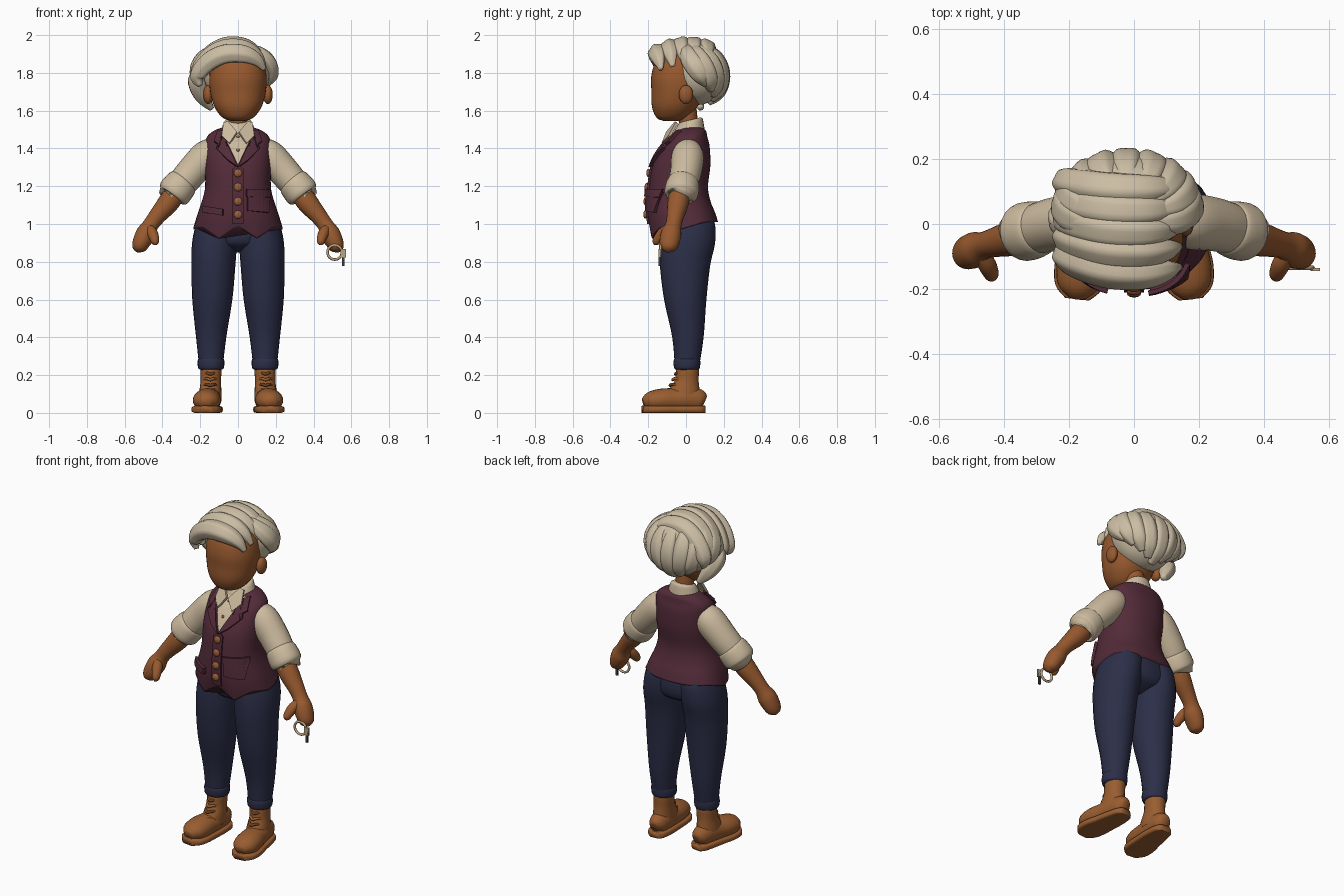
import bpy, bmesh, math
from mathutils import Vector, Matrix

if "Cube" in bpy.data.objects:
    bpy.data.objects.remove(bpy.data.objects["Cube"], do_unlink=True)


def material(name, *rgb):
    m = bpy.data.materials.new(name)
    m.use_nodes = True
    m.diffuse_color = (*rgb, 1)
    node = next(n for n in m.node_tree.nodes if n.type == 'BSDF_PRINCIPLED')
    node.inputs["Base Color"].default_value = (*rgb, 1)
    node.inputs["Roughness"].default_value = 0.8
    return m


SKIN = material("brown skin", .31, .10, .028)
HAIR = material("cream hair", .60, .51, .37)
SHIRT = material("cream shirt", .60, .49, .34)
VEST = material("plum vest", .085, .024, .040)
NAVY = material("navy trousers", .025, .028, .065)
BOOT = material("tan leather", .32, .11, .030)
LACE = material("dark lace", .15, .055, .018)
COPPER = material("copper button", .32, .11, .04)
BRASS = material("pale brass", .50, .38, .22)
STEEL = material("dark steel", .05, .05, .05)


def finish(name, bm, mat, smooth=True):
    bmesh.ops.recalc_face_normals(bm, faces=bm.faces)
    mesh = bpy.data.meshes.new(name)
    bm.to_mesh(mesh)
    bm.free()
    mesh.materials.append(mat)
    for p in mesh.polygons:
        p.use_smooth = smooth
    ob = bpy.data.objects.new(name, mesh)
    bpy.context.collection.objects.link(ob)
    return ob


def spline(pts, steps=5):
    # points are x, y, z, width radius, depth radius
    pts = [list(p) + [p[3]] * (5 - len(p)) for p in pts]
    P, out = [pts[0]] + pts + [pts[-1]], []
    for i in range(1, len(P) - 2):
        for k in range(steps):
            t = k / steps
            out.append([(2*b + (c-a)*t + (2*a-5*b+4*c-d)*t*t + (3*b-a-3*c+d)*t**3) / 2
                        for a, b, c, d in zip(*P[i-1:i+3])])
    return out + [pts[-1]]


def sweep(name, pts, mat, ref=(0, 1, 0), level=False, centre=None, n=24, e=2,
          ridge=0, side=1, shape=None):
    rows, bm, rings = spline(pts), bmesh.new(), []
    mids = [Vector((side * r[0], r[1], r[2])) for r in rows]
    for i, (c, r) in enumerate(zip(mids, rows)):
        t = Vector((0, 0, 1)) if level else \
            (mids[min(i+1, len(mids)-1)] - mids[max(i-1, 0)]).normalized()
        b = c - centre if centre else Vector(ref)
        b = (b - t * b.dot(t)).normalized()
        a, ring = t.cross(b), []
        for k in range(n):
            w = math.tau * k / n
            u, v = [math.copysign(abs(q) ** (2 / e), q) for q in (math.cos(w), math.sin(w))]
            g = 1 + ridge * math.cos(6 * w)
            co = c + (a * u * max(r[3], .001) + b * v * max(r[4], .001)) * g
            ring.append(bm.verts.new(shape(co) if shape else co))
        rings.append(ring)
    for p, q in zip(rings, rings[1:]):
        for k in range(n):
            bm.faces.new((p[k], p[(k+1) % n], q[(k+1) % n], q[k]))
    bm.faces.new(rings[0])
    bm.faces.new(rings[-1])
    return finish(name, bm, mat)


def ball(name, loc, size, mat):
    bm = bmesh.new()
    bmesh.ops.create_uvsphere(bm, u_segments=24, v_segments=16, radius=1,
                              matrix=Matrix.Translation(loc) @ Matrix.Diagonal((*size, 1)))
    return finish(name, bm, mat)


def plate(name, outline, depth, mat, thick=.012, side=1):
    # flat outline in x and z, laid onto the surface y = depth(x, z)
    bm = bmesh.new()
    bm.faces.new([bm.verts.new((side * x, 0, z)) for x, z in outline])
    bmesh.ops.triangulate(bm, faces=bm.faces[:])
    bmesh.ops.subdivide_edges(bm, edges=bm.edges[:], cuts=5, use_grid_fill=True)
    for v in bm.verts:
        v.co.y = depth(v.co.x, v.co.z)
    ob = finish(name, bm, mat, False)
    mod = ob.modifiers.new("thickness", 'SOLIDIFY')
    mod.thickness, mod.offset = thick, 0
    return ob


# Head, neck and ears
sweep("head", [(0, -.075, 1.545, .03, .04), (0, -.075, 1.562, .08, .08), (0, -.06, 1.62, .125, .12),
               (0, -.045, 1.70, .147, .138), (0, -.04, 1.78, .151, .144), (0, -.03, 1.86, .135, .13),
               (0, -.01, 1.92, .09, .09), (0, 0, 1.94, .01, .01)], SKIN, level=True, n=40, e=2.15)
sweep("neck", [(0, .02, 1.44, .055), (0, .015, 1.52, .05), (0, 0, 1.62, .055)], SKIN, level=True)
for s in (1, -1):
    ball("ear", (s * .158, 0, 1.685), (.026, .038, .05), SKIN)

# Hair: scalp cap, combed-over top locks, then back locks falling to the nape
ball("hair_cap", (-.01, .06, 1.80), (.18, .155, .17), HAIR)
SKULL = Vector((-.02, .03, 1.78))
for i in range(5):
    y = -.155 + i * .065
    k = 1.1 - 7 * (y - .01) ** 2
    path = [(.14, 1.83, .012), (.10, 1.885, .035), (.03, 1.92, .05), (-.07, 1.92, .054),
            (-.16, 1.87, .052), (-.215, 1.79, .042), (-.2, 1.735, .015)]
    sweep("top_lock", [(x, y * (1 - 2.2 * x * x) + .8 * x * x, 1.7 + (z - 1.7) * k, r, r * .85)
                       for x, z, r in path], HAIR, centre=SKULL, ridge=.05)
for i in range(9):
    th = -105 + i * 26
    pts = []
    for j in range(6):
        t = j / 5
        el = math.radians(62 - t * (122 - 45 * abs(th) / 105))
        az = math.radians(th * (1.15 - .55 * t))
        r = (.025, .042, .052, .054, .046, .02)[j]
        pts.append((-.02 + .2 * math.sin(az) * math.cos(el),
                    .04 + .155 * math.cos(az) * math.cos(el), 1.785 + .17 * math.sin(el), r, r * .75))
    sweep("back_lock", pts, HAIR, centre=SKULL, ridge=.05)
sweep("side_curl", [(-.19, -.02, 1.82, .02), (-.22, .01, 1.76, .045), (-.19, .05, 1.68, .042),
                    (-.14, .08, 1.61, .015)], HAIR, centre=SKULL, ridge=.05)

# Vest body with pointed front hem
vest = [(0, -.01, .97, .236, .18), (0, -.025, 1.05, .215, .177), (0, -.04, 1.18, .176, .157),
        (0, -.024, 1.31, .176, .153), (0, 0, 1.41, .174, .125), (0, .018, 1.46, .165, .095),
        (0, .03, 1.495, .125, .075), (0, .03, 1.515, .07, .05)]


def hem(co):
    f = min(1, max(0, (1.1 - co.z) / .13))
    front = min(1, max(0, (-.03 - co.y) / .12))
    back = min(1, max(0, (co.y + .03) / .12))
    point = max(0, 1 - abs(abs(co.x) - .1) / .09)
    co.z += f * (front * (.015 - .065 * point) + back * .04)
    return co


sweep("vest", vest, VEST, level=True, n=64, e=2.3, shape=hem)
vest_rows = spline(vest)


def chest(x, z, lift=.004):
    for p, q in zip(vest_rows, vest_rows[1:]):
        if p[2] <= z <= q[2]:
            t = (z - p[2]) / (q[2] - p[2])
            cy, rx, ry = [p[k] + (q[k] - p[k]) * t for k in (1, 3, 4)]
            return cy - ry * max(0, 1 - abs(x / rx) ** 2.3) ** (1 / 2.3) - lift
    return -.19


# Shirt front, lapels, collar, pockets and buttons
plate("shirt_front", [(0, 1.31), (.085, 1.49), (-.085, 1.49)], chest, SHIRT, .009)
plate("vest_placket", [(-.03, 1.0), (.03, 1.0), (.03, 1.29), (0, 1.315), (-.03, 1.29)], chest, VEST)
for s in (1, -1):
    plate("lapel", [(0, 1.30), (.05, 1.335), (.115, 1.40), (.095, 1.415), (.125, 1.435),
                    (.105, 1.495), (.075, 1.485), (.055, 1.42)],
          lambda x, z: chest(x, z, .01), VEST, .018, s)
    plate("collar_flap", [(.004, 1.485), (.045, 1.425), (.085, 1.465), (.075, 1.535), (.05, 1.54)],
          lambda x, z: -.068 - (1.54 - z) * .6 + abs(x) * .3, SHIRT, .014, s)
sweep("collar", [(0, .015, 1.46, .1, .085), (0, .015, 1.50, .088, .08), (0, .022, 1.535, .073, .066),
                 (0, .022, 1.545, .06, .055)], SHIRT, level=True,
      shape=lambda c: c + Vector((0, 0, .25 * c.y)))
plate("left_pocket", [(.05, 1.07), (.16, 1.06), (.165, 1.17), (.05, 1.17)],
      lambda x, z: chest(x, z, .008), VEST, .022)
plate("left_pocket_flap", [(.045, 1.145), (.165, 1.14), (.165, 1.185), (.045, 1.185)],
      lambda x, z: chest(x, z, .018), VEST, .014)
plate("right_pocket_flap", [(-.18, 1.06), (-.08, 1.045), (-.08, 1.08), (-.18, 1.095)],
      lambda x, z: chest(x, z, .01), VEST, .022)
for z in (1.27, 1.195, 1.12, 1.05):
    ball("vest_button", (0, chest(0, z, .012), z), (.022, .012, .022), COPPER)
for z in (1.46, 1.39):
    ball("shirt_button", (0, chest(0, z, .008), z), (.009, .006, .009), COPPER)

sweep("hips", [(0, .01, .85, .03, .04), (0, .01, .89, .17, .12), (0, .012, .95, .218, .138),
               (0, .01, 1.03, .205, .13), (0, .01, 1.08, .17, .11)], NAVY, level=True, n=40)

for s in (1, -1):
    # Sleeve, rolled cuff, forearm and mitten hand
    sweep("sleeve", [(.09, .015, 1.43, .04), (.155, .01, 1.37, .083), (.24, 0, 1.28, .083),
                     (.31, -.018, 1.2, .075), (.34, -.025, 1.165, .06)], SHIRT, side=s)
    sweep("rolled_cuff", [(.285, -.012, 1.23, .065), (.292, -.014, 1.222, .083), (.318, -.02, 1.19, .09),
                          (.342, -.026, 1.16, .088), (.352, -.028, 1.147, .07), (.345, -.028, 1.155, .05)],
          SHIRT, side=s)
    sweep("forearm_and_hand", [(.32, -.03, 1.18, .055), (.37, -.042, 1.11, .056), (.425, -.056, 1.045, .046),
                               (.462, -.066, .995, .042), (.487, -.078, .95, .052, .054),
                               (.513, -.088, .90, .046, .052), (.527, -.092, .867, .034, .038),
                               (.532, -.093, .85, .008)], SKIN, side=s)
    sweep("thumb", [(.475, -.085, .985, .02), (.455, -.12, .955, .028), (.442, -.148, .922, .025),
                    (.438, -.162, .9, .018), (.437, -.168, .89, .004)], SKIN, side=s)

    # Trouser leg and turn-up
    sweep("trouser_leg", [(.143, .005, .24, .062, .064), (.142, .01, .4, .08, .083), (.136, -.004, .6, .106, .112),
                          (.13, -.005, .78, .116, .133), (.124, .008, .9, .119, .146),
                          (.11, .015, 1.0, .112, .138), (.1, .015, 1.06, .09, .11)],
          NAVY, level=True, side=s)
    sweep("trouser_turn_up", [(.143, .005, .228, .055), (.143, .005, .236, .067), (.143, .005, .262, .071),
                              (.143, .005, .284, .068), (.143, .005, .292, .055)], NAVY, level=True, side=s)

    # Boot: foot, sole, shaft, rim and laces
    foot = [(.14, .098, .06, .025, .03), (.142, .075, .068, .047, .055), (.147, .01, .075, .06, .065),
            (.155, -.06, .07, .066, .062), (.165, -.13, .068, .073, .06), (.171, -.19, .062, .064, .05),
            (.175, -.225, .052, .03, .025)]


    def floor(co, low=.02):
        co.z = max(low, co.z)
        return co


    sweep("boot_foot", foot, BOOT, ref=(0, 0, 1), side=s, shape=floor)
    sweep("boot_sole", [(x, y * 1.03, .018, w + .007, .02) for x, y, z, w, h in foot], BOOT,
          ref=(0, 0, 1), e=4, side=s, shape=lambda c: floor(c, 0))
    sweep("boot_shaft", [(.148, -.015, .07, .062, .09), (.146, -.01, .12, .058, .082), (.144, .003, .17, .054, .064),
                         (.143, .008, .23, .056, .06), (.143, .008, .245, .05, .05)], BOOT, level=True, side=s)
    for k in range(4):
        z, y = .115 + .03 * k, -.098 + .014 * k
        sweep("boot_lace", [(.108, y + .045, z, .006), (.128, y + .01, z + .006, .008),
                            (.146, y, z, .008), (.164, y + .01, z + .006, .008),
                            (.184, y + .045, z, .006)], LACE if k % 2 else BOOT, ref=(0, 0, 1), n=8, side=s)

# Key ring and key hanging from the left hand
bpy.ops.mesh.primitive_torus_add(major_radius=.038, minor_radius=.007, major_segments=32, minor_segments=10,
                                 location=(.512, -.135, .85), rotation=(math.pi / 2, 0, 0))
ring = bpy.context.object
ring.name = "key_ring"
ring.data.materials.append(BRASS)
bpy.ops.object.shade_smooth()
for name, x, z, w, h, mat in (("key_head", .558, .845, .03, .045, BRASS), ("key_blade", .558, .803, .013, .05, STEEL),
                              ("key_tooth", .567, .835, .012, .012, STEEL)):
    bm = bmesh.new()
    bmesh.ops.create_cube(bm, size=1, matrix=Matrix.Translation((x, -.14, z)) @ Matrix.Diagonal((w, .01, h, 1)))
    finish(name, bm, mat, False)
